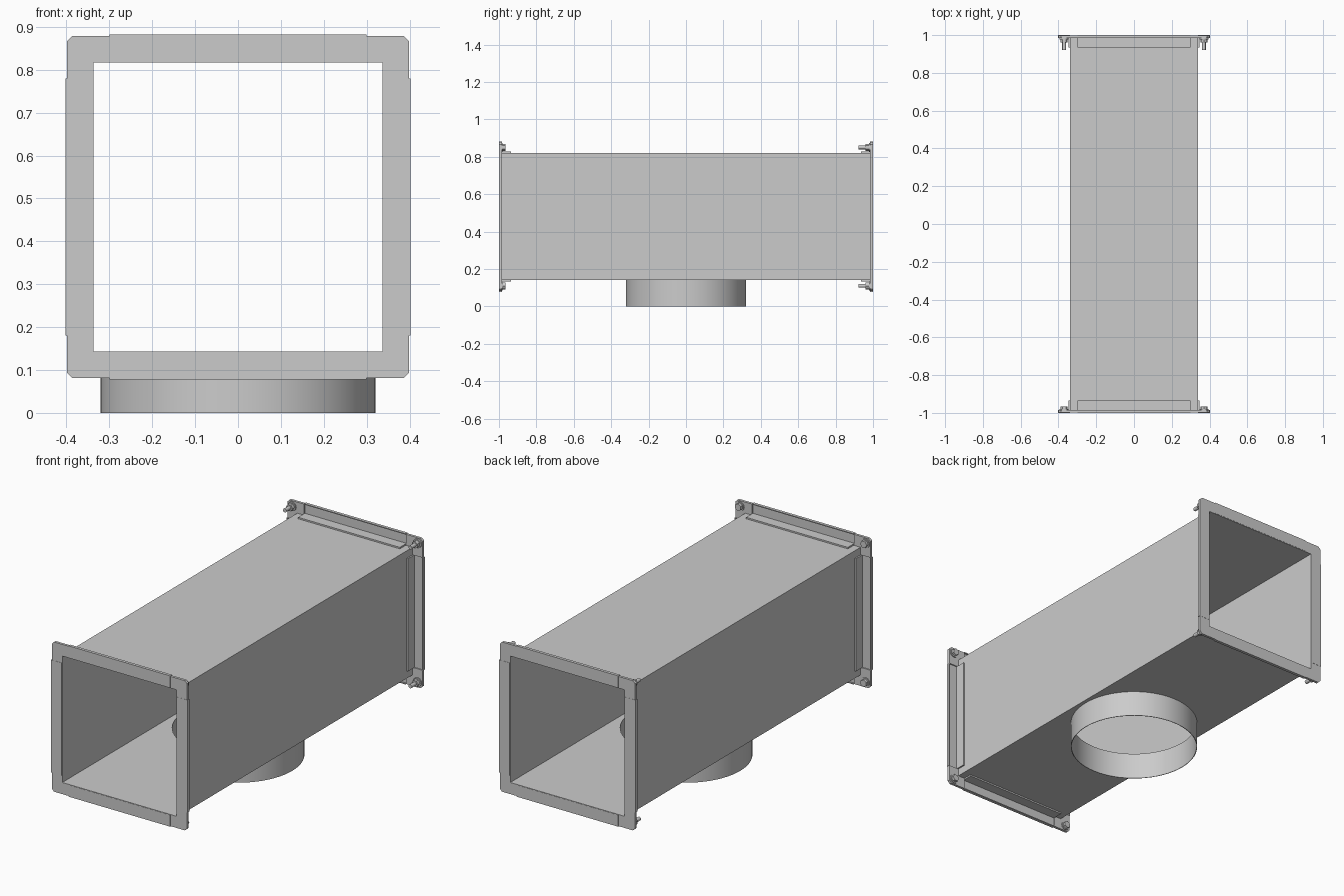
import bpy, bmesh, math
from mathutils import Matrix

if "Cube" in bpy.data.objects:
    bpy.data.objects.remove(bpy.data.objects["Cube"])

CZ, H = 0.48, 0.34            # duct axis height, half width
names = {0: "top", 1: "right", 2: "bottom", 3: "left"}


def finish(bm, name, mat=Matrix(), smooth=False):
    bm.transform(mat)
    bmesh.ops.recalc_face_normals(bm, faces=bm.faces[:])
    me = bpy.data.meshes.new(name)
    bm.to_mesh(me)
    bm.free()
    ob = bpy.data.objects.new(name, me)
    bpy.context.collection.objects.link(ob)
    if smooth:
        bpy.context.view_layer.objects.active = ob
        ob.select_set(True)
        bpy.ops.object.shade_smooth_by_angle(angle=math.radians(35))
        ob.select_set(False)
    return ob


def prism(pts, vec):
    """Extrude a closed 3D outline along vec."""
    bm = bmesh.new()
    f = bm.faces.new([bm.verts.new(p) for p in pts])
    r = bmesh.ops.extrude_face_region(bm, geom=[f])
    bmesh.ops.translate(bm, vec=vec, verts=[e for e in r["geom"] if isinstance(e, bmesh.types.BMVert)])
    if f.is_valid and len(bm.faces) < len(pts) + 2:
        bm.faces.new([v for v in f.verts])
    return bm


def ring_solid(loops):
    """Skin closed loops in a cycle, giving a tube with wall thickness."""
    bm = bmesh.new()
    rows = [[bm.verts.new(p) for p in lp] for lp in loops]
    n = len(rows[0])
    for a, b in zip(rows, rows[1:] + rows[:1]):
        for i in range(n):
            j = (i + 1) % n
            bm.faces.new((a[i], a[j], b[j], b[i]))
    return bm


def circle(r, z, n=64):
    return [(r * math.cos(2 * math.pi * i / n), r * math.sin(2 * math.pi * i / n), z) for i in range(n)]


def square(h, y):
    return [(sx * h, y, CZ + sz * h) for sx, sz in ((-1, -1), (1, -1), (1, 1), (-1, 1))]


# Sheet-metal duct with a round opening in its floor
duct = finish(ring_solid([square(H, -0.999), square(H, 0.999),
                          square(H - 0.003, 0.999), square(H - 0.003, -0.999)]), "duct")
bm = bmesh.new()
bmesh.ops.create_cone(bm, cap_ends=True, segments=64, radius1=0.318, radius2=0.318, depth=0.2,
                      matrix=Matrix.Translation((0, 0, 0.14)))
cutter = finish(bm, "hole_cutter")
cutter.hide_render = True
mod = duct.modifiers.new("hole", "BOOLEAN")
mod.operation, mod.object, mod.solver = "DIFFERENCE", cutter, "EXACT"
bpy.context.view_layer.objects.active = duct
bpy.ops.object.modifier_apply(modifier="hole")
bpy.data.objects.remove(cutter)

# Round branch collar below
finish(ring_solid([circle(0.321, 0), circle(0.321, 0.14), circle(0.318, 0.14), circle(0.318, 0)]),
       "branch_collar", smooth=True)

# Flange parts, drawn for the top of the back end
rail = [(1.0, 0.34), (1.0, 0.402), (0.984, 0.402), (0.984, 0.397), (0.991, 0.397),
        (0.991, 0.348), (0.935, 0.348), (0.935, 0.34)]
corner = [(0.30, 0.34), (0.34, 0.34), (0.34, 0.30), (0.399, 0.30), (0.399, 0.386),
          (0.386, 0.399), (0.30, 0.399)]


def lathe_y(bm, y0, y1, r, seg):
    bmesh.ops.create_cone(bm, cap_ends=True, segments=seg, radius1=r, radius2=r, depth=abs(y1 - y0),
                          matrix=Matrix.Translation((0.37, (y0 + y1) / 2, 0.37)) @ Matrix.Rotation(math.pi / 2, 4, "X"))


for end, s in (("back", 1), ("front", -1)):
    for k in range(4):
        m = (Matrix.Translation((0, 0, CZ)) @ Matrix.Rotation(k * math.pi / 2, 4, "Y")
             @ Matrix.Diagonal((1, s, 1, 1)))
        tag = f"{end}_{names[k]}"
        finish(prism([(-0.30, y, z) for y, z in rail], (0.60, 0, 0)), f"flange_rail_{tag}", m)
        finish(prism([(x, 0.985, z) for x, z in corner], (0, 0.014, 0)), f"flange_corner_{tag}", m)
        # Back bolts show nut and shank, front ones only a low head
        bm = bmesh.new()
        if s > 0:
            lathe_y(bm, 0.978, 0.986, 0.024, 24)
            lathe_y(bm, 0.960, 0.979, 0.019, 6)
            lathe_y(bm, 0.922, 0.961, 0.010, 16)
        else:
            lathe_y(bm, 0.980, 0.986, 0.024, 24)
            lathe_y(bm, 0.966, 0.981, 0.019, 6)
        finish(bm, f"bolt_{tag}", m, smooth=True)
